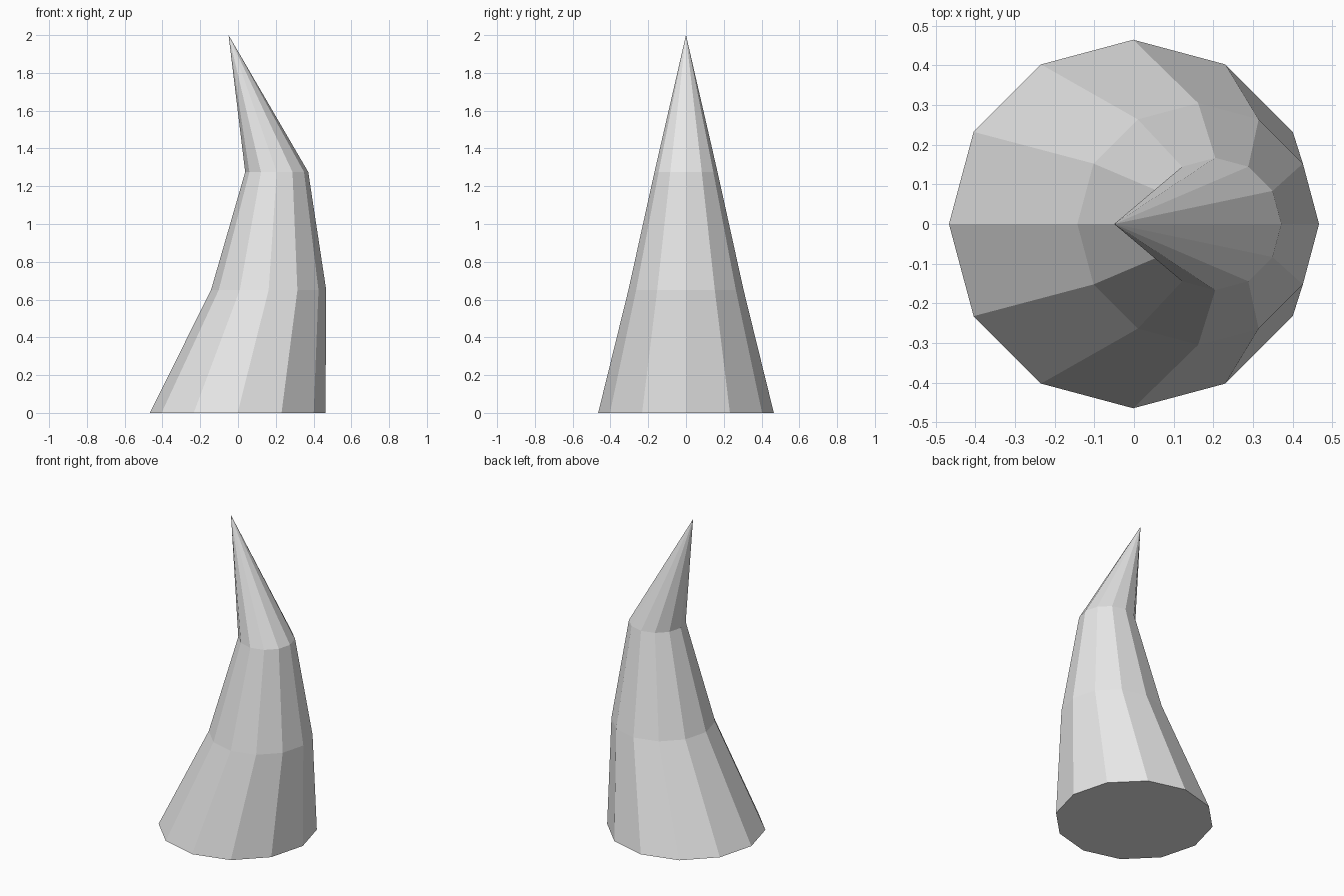
import bpy
import bmesh
from math import cos, sin, tau

default = bpy.data.objects.get("Cube")
if default:
    bpy.data.objects.remove(default, do_unlink=True)

SIDES = 12
# Each ring: centre x, height, radius
RINGS = [(-0.002, 0, 0.465), (0.162, 0.65, 0.305), (0.205, 1.275, 0.167)]
TIP = (-0.05, 0, 2)

# Plain grey surface
grey = bpy.data.materials.new("light_grey")
grey.use_nodes = True
colour = (0.8, 0.8, 0.8, 1)
grey.diffuse_color = colour
grey.node_tree.nodes["Principled BSDF"].inputs["Base Color"].default_value = colour

# Curved horn: stacked rings, closed by a flat base and a pointed tip
bm = bmesh.new()
rings = [
    [bm.verts.new((cx + r * cos(tau * i / SIDES), r * sin(tau * i / SIDES), z))
     for i in range(SIDES)]
    for cx, z, r in RINGS
]
tip = bm.verts.new(TIP)
bm.faces.new(rings[0][::-1])
for i in range(SIDES):
    j = (i + 1) % SIDES
    for low, high in zip(rings, rings[1:]):
        bm.faces.new((low[i], low[j], high[j], high[i]))
    bm.faces.new((rings[-1][i], rings[-1][j], tip))
bmesh.ops.recalc_face_normals(bm, faces=bm.faces)

mesh = bpy.data.meshes.new("horn")
bm.to_mesh(mesh)
bm.free()
mesh.materials.append(grey)
horn = bpy.data.objects.new("horn", mesh)
bpy.context.collection.objects.link(horn)
